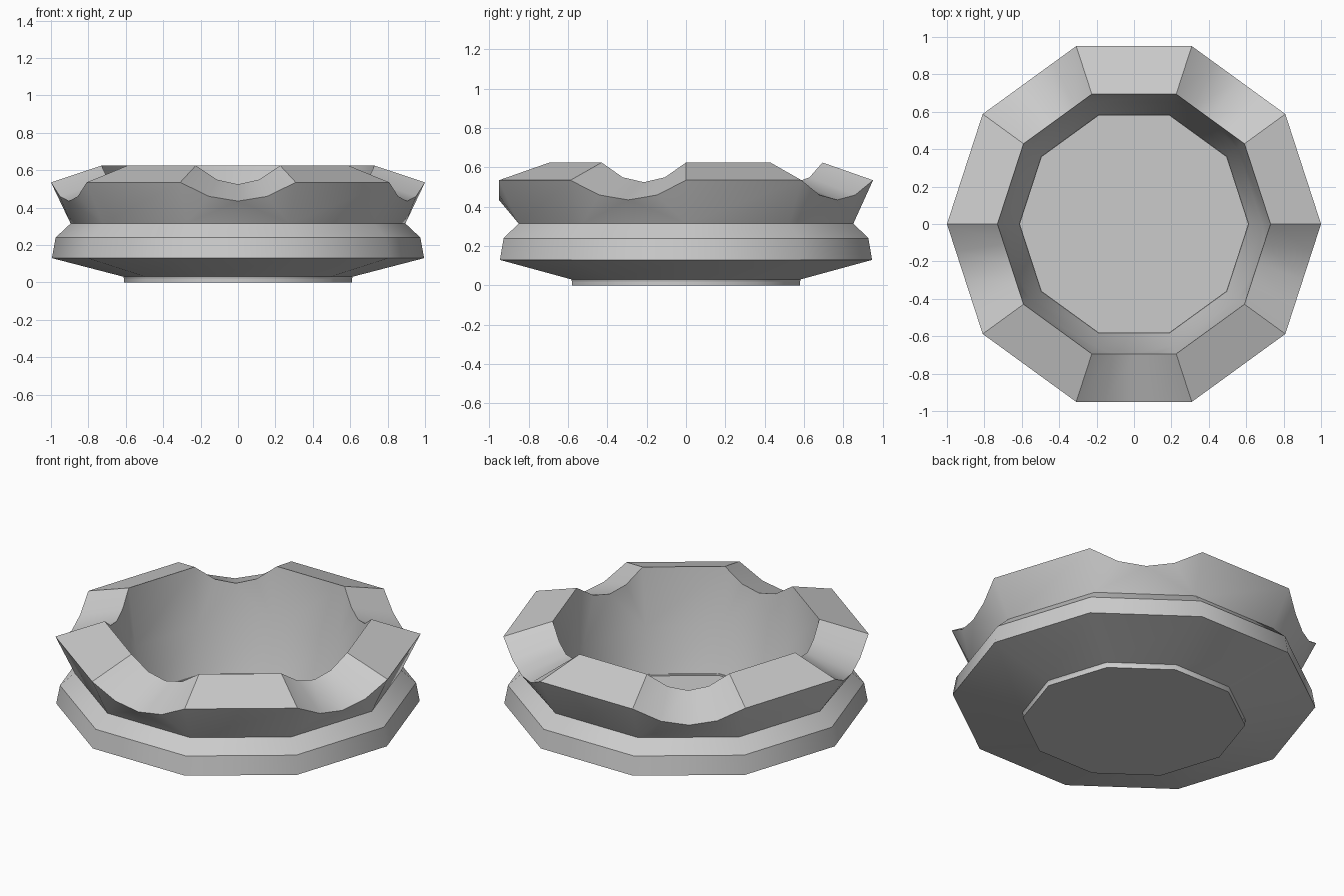
import bpy, bmesh
from math import cos, sin, radians

if "Cube" in bpy.data.objects:
    bpy.data.objects.remove(bpy.data.objects["Cube"])

SIDES = 10
# (radius at corner, z, is notched rim ring, is crisp edge), from foot to inner floor
PROFILE = [
    (0.61, 0.00, False, True),    # foot
    (0.61, 0.03, False, True),
    (0.995, 0.13, False, True),   # base band
    (0.975, 0.24, False, True),
    (0.895, 0.315, False, True),  # neck
    (1.00, 0.535, True, True),    # outer rim
    (0.73, 0.625, True, True),    # inner rim
    (0.685, 0.285, False, False), # bowl wall
    (0.61, 0.02, False, True),    # bowl floor
]
NOTCH = [0.075, 0.10, 0.075]      # drop of the rim across a notched side

bm = bmesh.new()


def corner(r, i):
    a = radians(36 * i)
    return r * cos(a), r * sin(a)


def make_ring(r, z, notched):
    """One list of vertices per side, starting at that side's corner."""
    ring = []
    for i in range(SIDES):
        x0, y0 = corner(r, i)
        side = [bm.verts.new((x0, y0, z))]
        if notched and i % 2:
            x1, y1 = corner(r, i + 1)
            for k, drop in enumerate(NOTCH):
                t = (k + 1) / 4
                side.append(bm.verts.new((x0 + (x1 - x0) * t, y0 + (y1 - y0) * t, z - drop)))
        ring.append(side)
    return ring


def side_verts(ring, i):
    return ring[i] + [ring[(i + 1) % SIDES][0]]


rings = [make_ring(r, z, n) for r, z, n, _ in PROFILE]

# Walls between neighbouring rings
for lower, upper in zip(rings, rings[1:]):
    for i in range(SIDES):
        a, b = side_verts(lower, i), side_verts(upper, i)
        if len(a) == len(b):
            for k in range(len(a) - 1):
                bm.faces.new((a[k], a[k + 1], b[k + 1], b[k]))
        else:
            # fan between a plain edge and a notched edge, split at its middle
            short, long = (a, b) if len(a) < len(b) else (b, a)
            mid = len(long) // 2
            for k in range(len(long) - 1):
                bm.faces.new((short[0] if k < mid else short[1], long[k], long[k + 1]))
            bm.faces.new((short[0], short[1], long[mid]))

# Underside and bowl floor
bm.faces.new([s[0] for s in rings[0]])
bm.faces.new([s[0] for s in rings[-1]])
bmesh.ops.recalc_face_normals(bm, faces=bm.faces[:])

# Smooth round the bowl, crisp along each ring and at the notch ends
for f in bm.faces:
    f.smooth = True
for ring, (_, _, _, crisp) in zip(rings, PROFILE):
    for i in range(SIDES):
        vs = side_verts(ring, i)
        for p, q in zip(vs, vs[1:]):
            bm.edges.get((p, q)).smooth = not crisp
for i in range(SIDES):
    bm.edges.get((rings[5][i][0], rings[6][i][0])).smooth = False

mesh = bpy.data.meshes.new("notched_bowl")
bm.to_mesh(mesh)
bm.free()
bpy.context.collection.objects.link(bpy.data.objects.new("notched_bowl", mesh))
